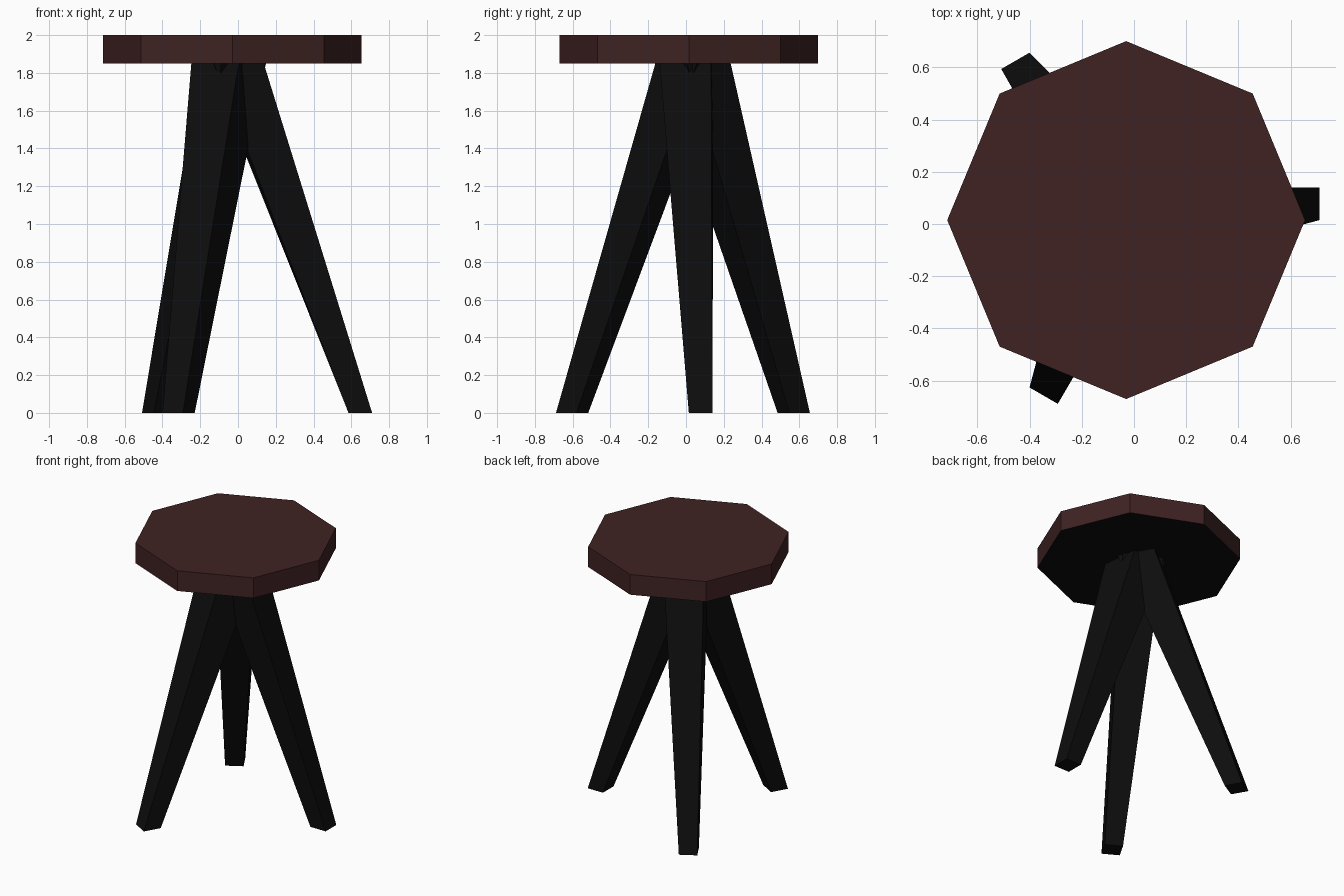
import bpy, bmesh, math
from mathutils import Matrix, Vector

if "Cube" in bpy.data.objects:
    bpy.data.objects.remove(bpy.data.objects["Cube"])

CENTRE = Vector((-0.03, 0.015, 0))


def material(name, rgb):
    m = bpy.data.materials.new(name)
    m.diffuse_color = (*rgb, 1)
    m.use_nodes = True
    m.node_tree.nodes["Principled BSDF"].inputs["Base Color"].default_value = m.diffuse_color
    return m


brown = material("dark red brown", (0.05, 0.016, 0.0165))
black = material("black", (0.004, 0.004, 0.004))


def loft(name, lower, upper, mats):
    """Closed solid between two matching rings of points."""
    bm = bmesh.new()
    a = [bm.verts.new(p) for p in lower]
    b = [bm.verts.new(p) for p in upper]
    n = len(a)
    for i in range(n):
        j = (i + 1) % n
        bm.faces.new((a[i], a[j], b[j], b[i]))
    bm.faces.new(a[::-1])
    bm.faces.new(b)
    bmesh.ops.recalc_face_normals(bm, faces=bm.faces)
    # Downward faces take the last material
    for f in bm.faces:
        f.material_index = len(mats) - 1 if f.normal.z < -0.9 else 0
    me = bpy.data.meshes.new(name)
    bm.to_mesh(me)
    bm.free()
    for m in mats:
        me.materials.append(m)
    ob = bpy.data.objects.new(name, me)
    bpy.context.collection.objects.link(ob)
    return ob


# Octagonal seat with a black underside
ring = [CENTRE + Vector((0.685 * math.cos(k * math.pi / 4),
                         0.685 * math.sin(k * math.pi / 4), 0)) for k in range(8)]
loft("seat", [p + Vector((0, 0, 1.85)) for p in ring],
     [p + Vector((0, 0, 2.0)) for p in ring], [brown, black])

# Three tapered, splayed legs, offset pinwheel fashion around the centre
foot = [(0.74, 0.0), (0.74, 0.125), (0.615, 0.125), (0.615, 0.0)]
head = [(0.165, -0.155), (0.135, 0.118), (-0.125, 0.13), (-0.10, -0.15)]
for i, name in enumerate(("right_leg", "back_left_leg", "front_left_leg")):
    rot = Matrix.Rotation(math.radians(120 * i), 3, 'Z')
    loft(name, [CENTRE + rot @ Vector((x, y, 0)) for x, y in foot],
         [CENTRE + rot @ Vector((x, y, 1.855)) for x, y in head], [black])
